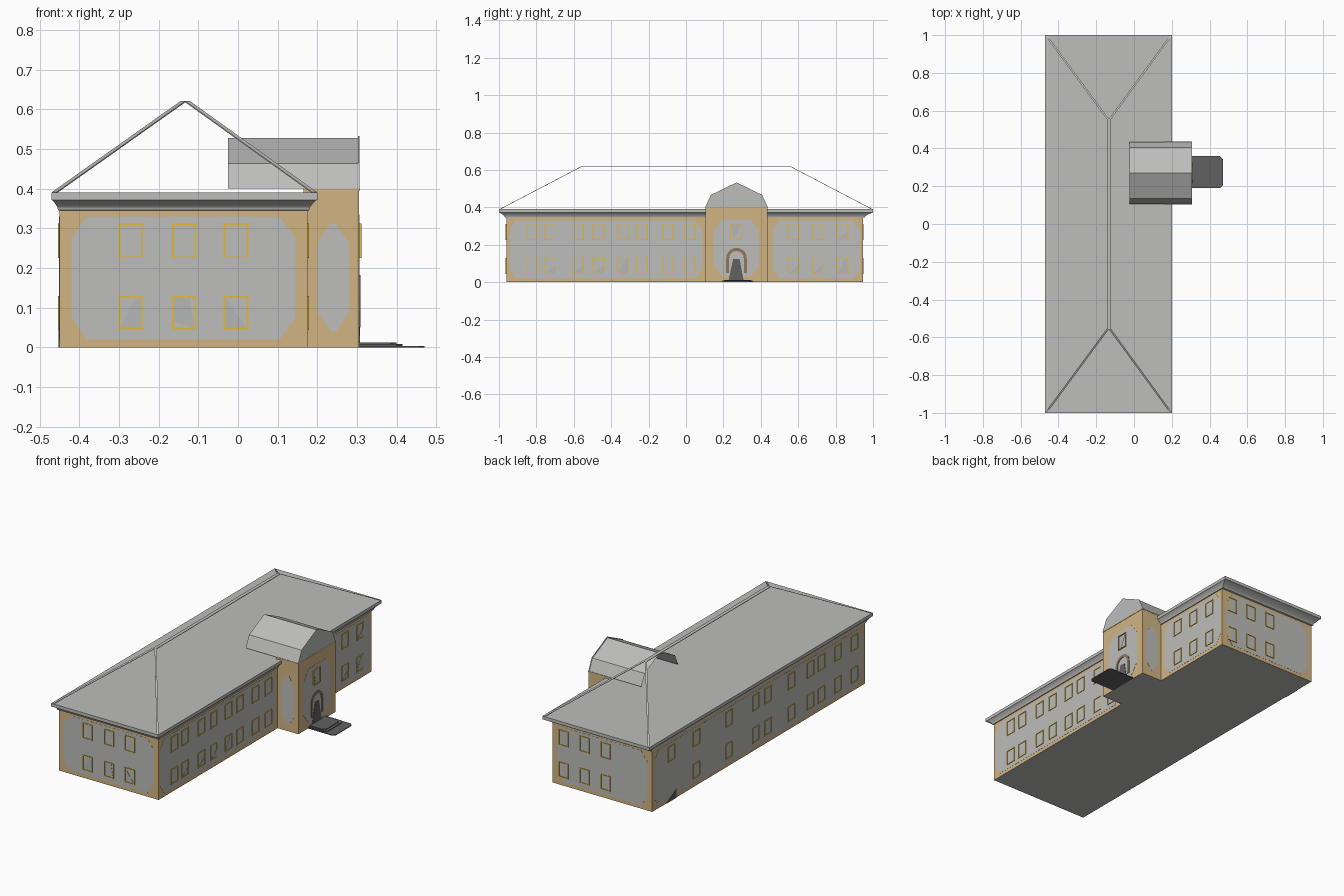
import bpy, bmesh, math
from mathutils import Vector

if "Cube" in bpy.data.objects:
    bpy.data.objects.remove(bpy.data.objects["Cube"])


def material(name, rgb):
    m = bpy.data.materials.new(name)
    m.diffuse_color = (*rgb, 1)
    m.use_nodes = True
    m.node_tree.nodes["Principled BSDF"].inputs["Base Color"].default_value = m.diffuse_color
    return m


GREY = material("light grey", (0.51, 0.51, 0.50))
TAN = material("tan plaster", (0.64, 0.46, 0.23))
YELLOW = material("window yellow", (0.78, 0.50, 0.04))
DARK = material("dark grey", (0.12, 0.12, 0.12))
BROWN = material("arch brown", (0.26, 0.19, 0.10))
GLASS = material("glass grey", (0.46, 0.47, 0.47))

X0, X1, Y0, Y1 = -0.45, 0.175, -0.96, 0.945      # main walls
TX, TY0, TY1 = 0.305, 0.105, 0.435               # entrance tower

# Each wall maps (along, height, outward depth) to a point
WALLS = {
    "front": lambda u, z, d: Vector((u, Y0 - d, z)),
    "rear": lambda u, z, d: Vector((u, Y1 + d, z)),
    "right": lambda u, z, d: Vector((X1 + d, u, z)),
    "left": lambda u, z, d: Vector((X0 - d, u, z)),
    "tower": lambda u, z, d: Vector((TX + d, u, z)),
    "tower_near": lambda u, z, d: Vector((u, TY0 - d, z)),
    "tower_far": lambda u, z, d: Vector((u, TY1 + d, z)),
}


def finish(name, bm, mat, recalc=True):
    if recalc:
        bmesh.ops.recalc_face_normals(bm, faces=bm.faces)
    me = bpy.data.meshes.new(name)
    bm.to_mesh(me)
    bm.free()
    me.materials.append(mat)
    ob = bpy.data.objects.new(name, me)
    bpy.context.collection.objects.link(ob)
    return ob


def loft(bm, loops, caps=True):
    rings = [[bm.verts.new(p) for p in loop] for loop in loops]
    n = len(rings[0])
    for a, b in zip(rings, rings[1:]):
        for i in range(n):
            j = (i + 1) % n
            bm.faces.new((a[i], a[j], b[j], b[i]))
    if caps:
        bm.faces.new(rings[0][::-1])
        bm.faces.new(rings[-1])


def add_plate(bm, wall, pts, d0, d1):
    f = WALLS[wall]
    loft(bm, [[f(u, z, d) for u, z in pts] for d in (d0, d1)])


def plate(name, wall, pts, mat, d0=-0.002, d1=0.0008):
    bm = bmesh.new()
    add_plate(bm, wall, pts, d0, d1)
    return finish(name, bm, mat)


def rect(a, b, c, d):
    return [(a, c), (b, c), (b, d), (a, d)]


def chamfered(a, b, c, d, cu, cz):
    return [(a + cu, c), (b - cu, c), (b, c + cz), (b, d - cz),
            (b - cu, d), (a + cu, d), (a, d - cz), (a, c + cz)]


def prism(name, pts, z0, z1, mat):
    bm = bmesh.new()
    loft(bm, [[(x, y, z) for x, y in pts] for z in (z0, z1)])
    return finish(name, bm, mat)


# Walls of the main block and the entrance tower, grey on the underside
for name, pts, top in (("main_walls", rect(X0, X1, Y0, Y1), 0.36),
                       ("tower_walls", rect(X1 - 0.01, TX, TY0, TY1), 0.40)):
    me = prism(name, pts, 0, top, TAN).data
    me.materials.append(GREY)
    for p in me.polygons:
        p.material_index = 1 if p.normal.z < -0.5 else 0
prism("tower_ledge", rect(X1 - 0.01, TX + 0.002, TY0 - 0.002, TY1 + 0.002),
      0.396, 0.401, TAN)

# Painted wall panels with cut corners
plate("front_panel", "front", chamfered(-0.42, 0.145, 0.02, 0.33, 0.04, 0.055), GREY)
plate("rear_panel", "rear", chamfered(-0.42, 0.145, 0.02, 0.33, 0.04, 0.055), GREY)
plate("right_panel_long", "right", chamfered(-0.945, 0.085, 0.02, 0.33, 0.035, 0.05), GREY)
plate("right_panel_short", "right", chamfered(0.465, 0.93, 0.02, 0.33, 0.035, 0.05), GREY)
plate("left_panel", "left", chamfered(-0.94, 0.925, 0.02, 0.33, 0.035, 0.05), GREY)
plate("tower_panel", "tower", chamfered(0.15, 0.39, 0.03, 0.335, 0.045, 0.06), GREY)
for w in ("tower_near", "tower_far"):
    plate(w + "_panel", w, chamfered(0.20, 0.28, 0.04, 0.312, 0.033, 0.05), GREY)

# Window frames: four thin bars around each opening
LOW, HIGH = (0.045, 0.13), (0.225, 0.312)


def windows(wall, spots, depth=0.004):
    bm = bmesh.new()
    t, h = 0.0045, 0.031
    for u, (z0, z1) in spots:
        for bar in (rect(u - h, u + h, z0, z0 + t), rect(u - h, u + h, z1 - t, z1),
                    rect(u - h, u - h + t, z0 + t, z1 - t),
                    rect(u + h - t, u + h, z0 + t, z1 - t)):
            add_plate(bm, wall, bar, 0, depth)
    finish(wall + "_window_frames", bm, YELLOW)


def both(us):
    return [(u, row) for u in us for row in (LOW, HIGH)]


windows("front", both([-0.27, -0.135, -0.005]))
windows("rear", both([0.105, -0.027, -0.158]))
windows("right", both([-0.82, -0.725, -0.577, -0.468, -0.335, -0.235, -0.095, 0.02,
                       0.575, 0.705, 0.838]))
windows("left", both([0.55, 0.26, 0.02, -0.09, -0.30, -0.47, -0.57, -0.717, -0.865])
        + [(0.774, HIGH)])
windows("tower", [(0.267, HIGH)], 0.006)

# Glass shards inside some windows, as fractions of the opening
SLANT = [(0, 0), (1, 0), (1, 1), (0.7, 1)]
LEAN = [(0, 0.2), (1, 0), (0.75, 1), (0, 1)]
HALF = [(0, 0), (1, 0), (0, 1)]
WEDGE = [(0, 0), (1, 0), (1, 0.55)]
DROP = [(0, 1), (1, 1), (0.3, 0)]


def glass(wall, spots):
    bm = bmesh.new()
    for u, (z0, z1), shape in spots:
        add_plate(bm, wall, [(u - 0.026 + 0.052 * a, z0 + 0.005 + (z1 - z0 - 0.01) * b)
                             for a, b in shape], 0, 0.002)
    finish(wall + "_window_glass", bm, GLASS)


glass("front", [(-0.27, LOW, SLANT), (-0.135, LOW, LEAN), (-0.005, LOW, HALF)])
glass("right", [(u, LOW, WEDGE) for u in (-0.725, -0.577, -0.468, 0.575, 0.705)]
      + [(-0.335, LOW, SLANT), (0.838, LOW, SLANT), (0.838, HIGH, WEDGE)])
glass("tower", [(0.267, HIGH, DROP)])

# Entrance arch, door and steps
cy, spring = 0.27, 0.128


def arc(r, flip):
    pts = [(cy + r, 0.05)] + [(cy + r * math.cos(a * math.pi / 12),
                               spring + r * math.sin(a * math.pi / 12))
                              for a in range(13)] + [(cy - r, 0.05)]
    return pts[::-1] if flip else pts


plate("door_arch", "tower", arc(0.055, False) + arc(0.039, True), BROWN, 0, 0.004)
plate("door", "tower", [(0.228, 0.012), (0.308, 0.012), (0.286, 0.125), (0.252, 0.125)],
      DARK, 0, 0.003)
plate("rear_hatch", "left", [(0.73, 0.0), (0.82, 0.0), (0.73, 0.05)], DARK, 0, 0.003)


def step(name, x, y0, y1, z0, z1):
    c = 0.015
    prism(name, [(TX - 0.003, y0), (x - c, y0), (x, y0 + c), (x, y1 - c),
                 (x - c, y1), (TX - 0.003, y1)], z0, z1, DARK)


step("lower_step", 0.47, 0.19, 0.36, 0, 0.004)
step("middle_step", 0.415, 0.195, 0.355, 0.004, 0.008)
step("upper_step", 0.40, 0.205, 0.345, 0.008, 0.012)

# Cornice: rectangle swept outwards from wall line to eaves line, flat on top
profile = [(0.02, 0.345), (0.2, 0.346), (0.25, 0.352), (0.4, 0.358), (0.6, 0.364),
           (0.85, 0.370), (1, 0.372), (1, 0.39)]
bm = bmesh.new()
loft(bm, [[(x, y, z) for x, y in rect(X0 - 0.02 * t, X1 + 0.025 * t,
                                      Y0 - 0.04 * t, Y1 + 0.055 * t)]
          for t, z in profile])
finish("cornice_and_flat_roof", bm, GREY)

# Open ridge and hip strips standing above the flat roof
bm = bmesh.new()
ridge = [Vector((-0.133, s * 0.555, 0.62)) for s in (-1, 1)]
lines = [(ridge[0], ridge[1], 0.01)]
for s, top in zip((-1, 1), ridge):
    for x, shift in ((-0.463, -0.005), (0.193, 0.005)):
        lines.append((Vector((x, s * 0.995, 0.39)), top + Vector((shift, 0, 0)), 0.006))
for a, b, half in lines:
    w, t = Vector((half, 0, 0)), Vector((0, 0, 0.0015))
    loft(bm, [[p - w - t, p + w - t, p + w + t, p - w + t] for p in (a, b)])
finish("ridge_and_hip_strips", bm, GREY)

# Four-sided barrel roof of the tower, open at its inner end
gambrel = [(TY0, 0.40), (0.135, 0.464), (0.27, 0.528), (0.405, 0.464), (TY1, 0.40)]
bm = bmesh.new()
rows = [[bm.verts.new((x, y, z)) for y, z in gambrel] for x in (-0.025, TX)]
for i in range(4):
    bm.faces.new((rows[0][i], rows[1][i], rows[1][i + 1], rows[0][i + 1]))
finish("tower_roof", bm, GREY, recalc=False)
plate("tower_gable", "tower",
      [(cy + (y - cy) * 1.015, 0.40 + (z - 0.40) * 1.04) for y, z in gambrel],
      GREY, -0.003, 0.001)
